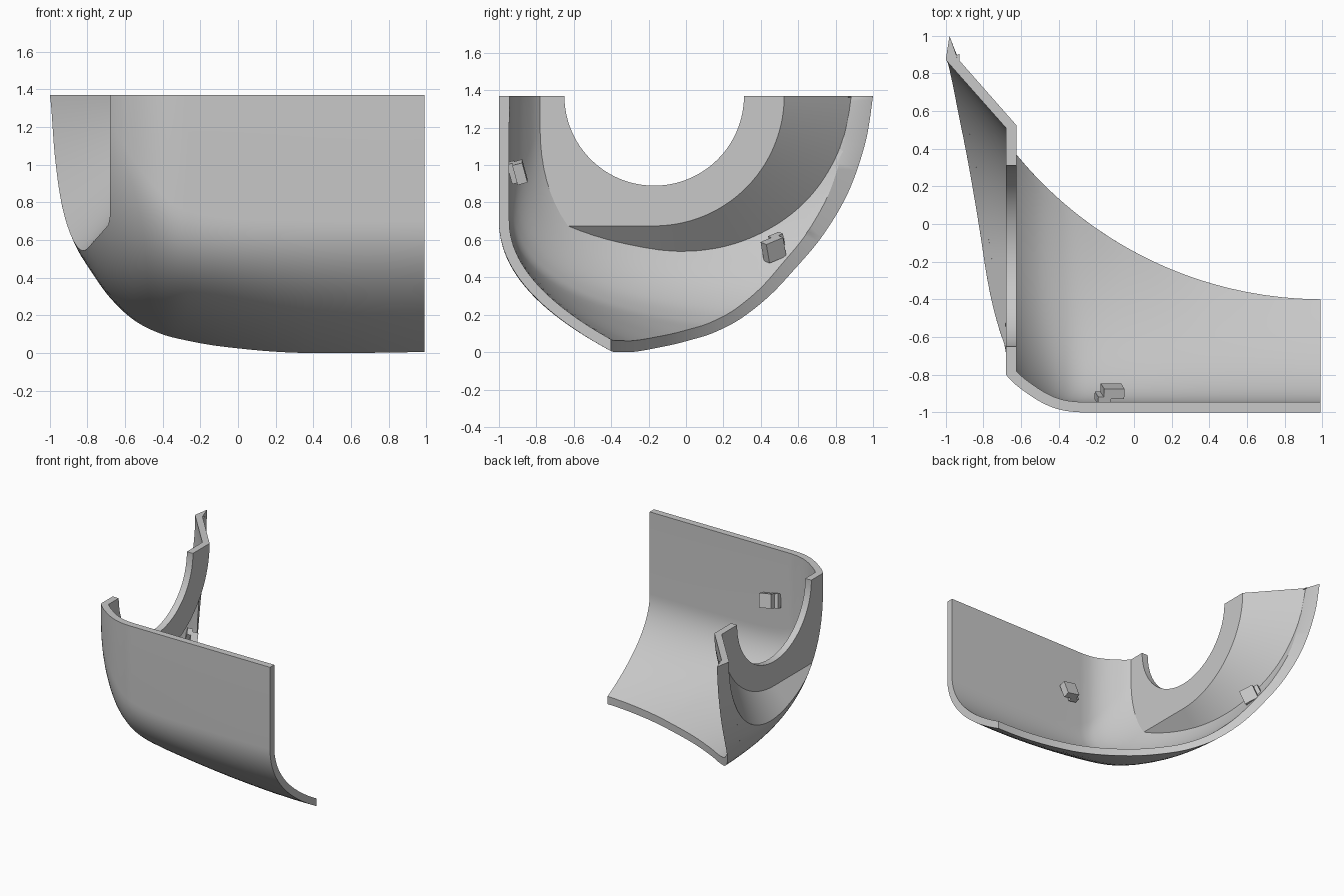
import bpy, bmesh
from math import sin, cos, sqrt, hypot, radians
from itertools import combinations
from mathutils import Vector, Euler
from mathutils.bvhtree import BVHTree

TOP, THICK = 1.37, 0.055
ARC = Vector((1.0, 1.7, 0.0))      # centre of the curved rear cut
ARC_R = 2.1
HUB_Y, SLOPE = -0.17, 1.13         # wheel opening centre, flare slope
PLATE_X, HOLE_R, PLATE_R, FAR = -0.68, 0.48, 0.68, 0.42

if "Cube" in bpy.data.objects:
    bpy.data.objects.remove(bpy.data.objects["Cube"], do_unlink=True)

grey = bpy.data.materials.new("plain_grey")
grey.use_nodes = True
grey.diffuse_color = (0.58, 0.58, 0.58, 1)
grey.node_tree.nodes["Principled BSDF"].inputs["Base Color"].default_value = grey.diffuse_color


def trim(bm, field):
    """Cut the mesh where the field is zero and drop the positive side."""
    value = {v: field(v.co) for v in bm.verts}
    zero = {v for v in value if abs(value[v]) < 1e-5}
    for e in list(bm.edges):
        a, b = e.verts
        if a in zero or b in zero or value[a] * value[b] > 0:
            continue
        lo, hi = (a.co.copy(), b.co.copy()) if value[a] < 0 else (b.co.copy(), a.co.copy())
        for _ in range(24):
            mid = (lo + hi) / 2
            if field(mid) < 0:
                lo = mid
            else:
                hi = mid
        new = bmesh.utils.edge_split(e, a, 0.5)[1]
        new.co = lo
        zero.add(new)
    for f in list(bm.faces):
        signs = {value[v] > 0 for v in f.verts if v not in zero}
        if len(signs) < 2:
            continue
        for a, b in combinations([v for v in f.verts if v in zero], 2):
            if not any(b in e.verts for e in a.link_edges):
                bmesh.utils.face_split(f, a, b)
                break
    drop = [f for f in bm.faces if any(v not in zero and value[v] > 0 for v in f.verts)]
    bmesh.ops.delete(bm, geom=drop, context='FACES')


def make(name, verts, faces, field=None):
    bm = bmesh.new()
    vs = [bm.verts.new(v) for v in verts]
    for f in faces:
        bm.faces.new([vs[i] for i in f])
    bmesh.ops.recalc_face_normals(bm, faces=bm.faces)
    if field:
        trim(bm, field)
    me = bpy.data.meshes.new(name)
    bm.to_mesh(me)
    bm.free()
    me.materials.append(grey)
    ob = bpy.data.objects.new(name, me)
    bpy.context.scene.collection.objects.link(ob)
    return ob


def spline(a, b, c, d, t):
    return [0.5 * (2 * q + (r - p) * t + (2 * p - 5 * q + 4 * r - s) * t * t
                   + (3 * q - p - 3 * r + s) * t ** 3) for p, q, r, s in zip(a, b, c, d)]


# Body sections: top x, top y, knee z, control z, rim x, rim z
sections = [
    (.99, -1, .7, .33, .99, .005),
    (.35, -1, .7, .29, .35, 0),
    (-.05, -1, .71, .26, -.05, .03),
    (-.29, -1, .76, .24, -.29, .07),
    (-.43, -.975, .87, .24, -.43, .11),
    (-.56, -.905, 1.03, .24, -.56, .18),
    (-.68, -.8, 1.22, .26, -.68, .295),
    (-.78, -.62, 1.3, .32, -.775, .44),
    (-.87, -.3, 1.32, .39, -.86, .615),
    (-.95, .1, 1.33, .58, -.925, .84),
    (-.99, .5, 1.34, .9, -.964, 1.11),
    (-1, .87, 1.36, TOP, -.98, TOP),
]
STEPS, COLS = 8, 24
rows = []
for i in range(len(sections) - 1):
    quad = [sections[min(max(i + k, 0), len(sections) - 1)] for k in (-1, 0, 1, 2)]
    rows += [spline(*quad, s / STEPS) for s in range(STEPS)]
rows.append(sections[-1])

outer = []
for tx, ty, knee, ctrl, rx, rz in rows:
    ty = max(ty, -1)
    rim = Vector((rx, ARC.y - sqrt(ARC_R ** 2 - (rx - ARC.x) ** 2), max(rz, 0)))
    a, b = Vector((tx, ty, knee)), Vector((tx, ty, ctrl))
    outer.append(Vector((tx, ty, TOP)))
    for j in range(COLS):
        t = j / (COLS - 1)
        outer.append(a * (1 - t) ** 2 + b * (2 * t * (1 - t)) + rim * t * t)
N, M = len(rows), COLS + 1


def grid(offset=0):
    return [(offset + i * M + j, offset + i * M + j + 1,
             offset + (i + 1) * M + j + 1, offset + (i + 1) * M + j)
            for i in range(N - 1) for j in range(M - 1)]


border = ([i * M for i in range(N)] + [(N - 1) * M + j for j in range(1, M)]
          + [i * M + M - 1 for i in range(N - 2, -1, -1)] + list(range(M - 2, 0, -1)))
ring = list(zip(border, border[1:] + border[:1]))

# Inner skin keeps the end faces flat and the rear cut upright
inner = []
inside = Vector((.2, .3, 1.2))
for k, p in enumerate(outer):
    i, j = divmod(k, M)
    du = outer[min(i + 1, N - 1) * M + j] - outer[max(i - 1, 0) * M + j]
    dv = outer[i * M + min(j + 1, M - 1)] - outer[i * M + max(j - 1, 0)]
    n = du.cross(dv).normalized()
    if n.dot(inside - p) < 0:
        n = -n
    d = n.copy()
    if j == 0 or i == N - 1:
        d.z = 0
    if i == 0:
        d.x = 0
    past_cut = ((p + d * THICK - ARC) * Vector((1, 1, 0))).length < ARC_R
    if j == M - 1 or past_cut:
        c = Vector((p.x - ARC.x, p.y - ARC.y, 0)).normalized()
        d -= c * d.dot(c)
    inner.append(p + d * (THICK / max(n.dot(d), .15)))


def in_opening(p):
    """Positive inside the flared wheel opening outside the plate."""
    drop = TOP - p.z
    reach = hypot(p.y - HUB_Y, drop) if p.y > HUB_Y else drop
    return min(PLATE_X - p.x, PLATE_R + SLOPE * (PLATE_X - p.x) - reach)


skin = BVHTree.FromPolygons(outer, grid())
near, normal = skin.find_nearest(Vector((.2, -.5, 1.2)))[:2]
facing = 1 if (Vector((.2, -.5, 1.2)) - near).dot(normal) < 0 else -1


def outside_body(p):
    loc, nor = skin.find_nearest(p)[:2]
    return facing * (p - loc).dot(nor)


L = len(outer)
shell = make("body_shell", outer + inner,
             grid() + grid(L) + [(a, b, b + L, a + L) for a, b in ring], in_opening)


# Wheel opening outline: round behind the hub, level in front of it
def opening(r, angle):
    if angle <= 90:
        t = radians(angle)
        return HUB_Y + r * cos(t), TOP - r * sin(t)
    f = (angle - 90) / 45
    return HUB_Y - 1.2 * min(f, 1), TOP - r * min(1, 2 - f)


# Holed plate and outward flare swept as one band around the hub
flare_r = PLATE_R + SLOPE * FAR
profile = [(PLATE_X, HOLE_R), (PLATE_X, PLATE_R), (PLATE_X - FAR, flare_r),
           (PLATE_X - FAR, flare_r + .08), (PLATE_X + THICK, PLATE_R + .015),
           (PLATE_X + THICK, HOLE_R)]
angles = range(0, 181, 2)
verts = []
for ang in angles:
    t = radians(ang)
    for x, r in profile:
        hole = (HUB_Y + r * cos(t), TOP - r * sin(t))
        verts.append((x, *(hole if r == HOLE_R else opening(r, ang))))
P, A = len(profile), len(angles)
faces = [(i * P + j, i * P + (j + 1) % P, (i + 1) * P + (j + 1) % P, (i + 1) * P + j)
         for i in range(A - 1) for j in range(P)]
faces += [tuple(range(P)), tuple(range((A - 1) * P, A * P))]
panel = make("wheel_panel", verts, faces, outside_body)


# Small notched clips on the inner skin
def clip(name, place, turn):
    prof = [(-.07, -.04), (.0, -.04), (.0, -.01), (.07, -.01), (.07, .045),
            (-.04, .045), (-.04, .0), (-.07, .0)]
    m = len(prof)
    rot = Euler([radians(a) for a in turn]).to_matrix()
    pts = [rot @ Vector((x, y, z)) + Vector(place) for z in (-.055, .055) for x, y in prof]
    make(name, pts, [(k, (k + 1) % m, (k + 1) % m + m, k + m) for k in range(m)]
         + [tuple(range(m)), tuple(range(m, 2 * m))])


clip("front_clip", (-.13, -.905, .96), (15, 10, 0))
clip("rear_clip", (-.76, .47, .56), (-15, 20, -60))

for ob in bpy.context.selected_objects:
    ob.select_set(False)
for ob in (shell, panel):
    ob.select_set(True)
    bpy.context.view_layer.objects.active = ob
bpy.ops.object.shade_smooth_by_angle(angle=radians(30))
